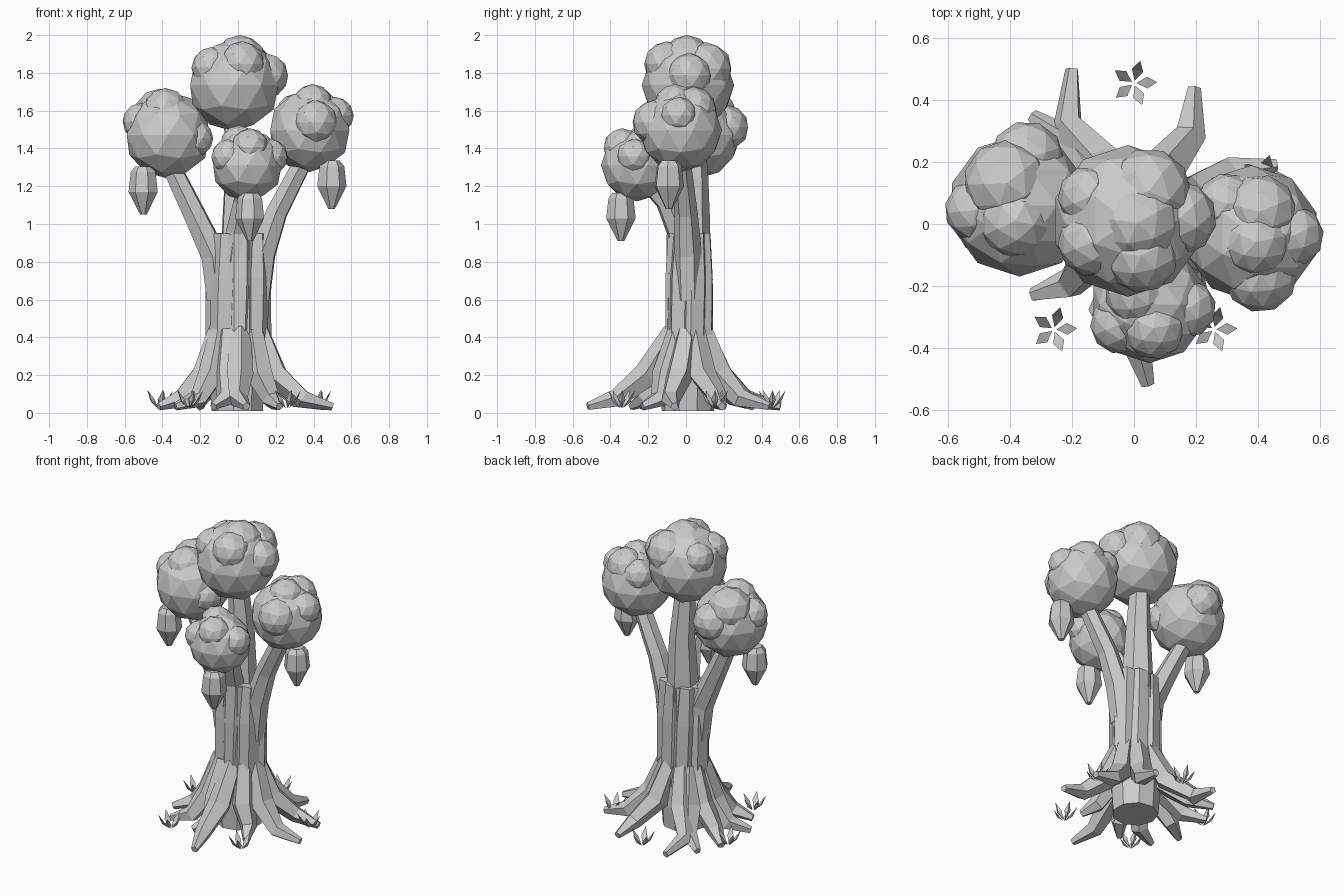
import bpy, bmesh, math
from mathutils import Vector, Matrix

cube = bpy.data.objects.get("Cube")
if cube:
    bpy.data.objects.remove(cube)

GREY = (0.6, 0.6, 0.6, 1)
mat = bpy.data.materials.new("plain_grey")
mat.use_nodes = True
mat.diffuse_color = GREY
bsdf = mat.node_tree.nodes["Principled BSDF"]
bsdf.inputs["Base Color"].default_value = GREY
bsdf.inputs["Roughness"].default_value = 0.8


def finish(bm, name):
    bmesh.ops.recalc_face_normals(bm, faces=bm.faces)
    mesh = bpy.data.meshes.new(name)
    bm.to_mesh(mesh)
    bm.free()
    mesh.materials.append(mat)
    obj = bpy.data.objects.new(name, mesh)
    bpy.context.collection.objects.link(obj)
    return obj


def tube(name, path, radii, sides=6, turn=0.0):
    """Faceted limb through the path with a radius at each point."""
    bm = bmesh.new()
    pts = [Vector(p) for p in path]
    rings = []
    for i, p in enumerate(pts):
        tangent = (pts[min(i + 1, len(pts) - 1)] - pts[max(i - 1, 0)]).normalized()
        ref = Vector((-pts[-1].y, pts[-1].x, 0.001)).normalized()
        u = (ref - tangent * ref.dot(tangent)).normalized()
        v = tangent.cross(u)
        ring = []
        for k in range(sides):
            a = math.tau * k / sides + turn
            ring.append(bm.verts.new(p + (u * math.cos(a) + v * math.sin(a)) * radii[i]))
        rings.append(ring)
    for a, b in zip(rings, rings[1:]):
        for k in range(sides):
            n = (k + 1) % sides
            bm.faces.new((a[k], a[n], b[n], b[k]))
    bm.faces.new(rings[0])
    bm.faces.new(rings[-1])
    return finish(bm, name)


def crown(name, center, radius, bumps):
    """Leaf ball with smaller balls sunk into it: (direction, radius, height)."""
    bm = bmesh.new()
    c = Vector(center)
    bmesh.ops.create_icosphere(bm, subdivisions=2, radius=radius, matrix=Matrix.Translation(c))
    for direction, r, height in bumps:
        offset = Vector(direction).normalized() * (radius + height - r)
        turn = Matrix.Rotation(direction[0] * 2, 4, "Z")
        bmesh.ops.create_icosphere(bm, subdivisions=2, radius=r,
                                   matrix=Matrix.Translation(c + offset) @ turn)
    return finish(bm, name)


# Trunk core and the broad strands bundled round it
tube("trunk_core", [(0, 0.01, 0.01), (0, 0.01, 0.16), (0, 0.01, 0.42), (0, 0.012, 0.945)],
     [0.14, 0.15, 0.122, 0.116], 9)
STRANDS = 7
for i in range(STRANDS):
    a = math.tau * (i + 0.25) / STRANDS
    path = []
    for z, twist in ((0.2, 0), (0.45, 0.03), (0.71, 0.12), (0.95, 0.2)):
        path.append((0.003 + 0.102 * math.cos(a + twist),
                     0.018 + 0.06 * math.sin(a + twist), z))
    tube(f"trunk_strand_{i + 1}", path, [0.075, 0.075, 0.075, 0.06], 6, 0.3 * i)

# Branches
tube("branch_right_side", [(-0.1, 0.015, 0.6), (-0.125, 0.015, 0.83), (-0.215, 0.025, 1.02), (-0.37, 0.05, 1.34)],
     [0.07, 0.075, 0.065, 0.052])
tube("branch_left_side", [(0.105, 0.015, 0.6), (0.13, 0.01, 0.84), (0.205, 0, 1.06), (0.36, -0.03, 1.36)],
     [0.07, 0.075, 0.062, 0.052])
tube("branch_centre", [(0, 0.03, 0.85), (0, 0.035, 1.0), (0, 0.04, 1.25), (-0.02, 0.03, 1.58)],
     [0.1, 0.093, 0.078, 0.06])
tube("branch_front", [(-0.02, -0.03, 0.8), (0.0, -0.04, 0.96), (0.03, -0.11, 1.12), (0.05, -0.25, 1.27)],
     [0.07, 0.065, 0.055, 0.045])

# Leaf crowns
crown("crown_top", (-0.02, 0.01, 1.735), 0.245, [
    ((0.25, -0.05, 1), 0.14, 0.025), ((0.25, -0.65, 0.65), 0.12, 0.04),
    ((0.45, 0.65, 0.6), 0.14, 0.04), ((1, 0.05, 0.3), 0.12, 0.05),
    ((-0.75, 0.45, 0.55), 0.1, 0.03), ((-0.75, -0.45, 0.6), 0.11, 0.03)])
crown("crown_right_side", (-0.37, 0.06, 1.47), 0.23, [
    ((-0.3, 0.5, 0.75), 0.14, 0.045), ((-0.9, -0.1, 0.45), 0.1, 0.03),
    ((0.15, 0.95, 0.25), 0.12, 0.05), ((0.85, -0.4, -0.1), 0.1, 0.025),
    ((-0.1, -0.35, 0.9), 0.12, 0.03)])
crown("crown_left_side", (0.38, -0.03, 1.495), 0.22, [
    ((0.2, -0.95, 0.3), 0.12, 0.045), ((0.85, -0.05, 0.5), 0.1, 0.035),
    ((0.2, 0.5, 0.8), 0.12, 0.035), ((-0.5, 0.6, 0.6), 0.1, 0.035),
    ((0.1, -0.2, 0.95), 0.11, 0.03)])
crown("crown_front", (0.05, -0.26, 1.31), 0.19, [
    ((0.1, -0.6, 0.75), 0.1, 0.035), ((-0.75, -0.5, 0.35), 0.095, 0.03),
    ((0.9, -0.1, 0.35), 0.095, 0.035), ((-0.35, 0.25, 0.9), 0.1, 0.035)])

# Hanging pods
for name, x, y, z in (("right_side", -0.5, -0.01, 1.05), ("left_side", 0.495, -0.09, 1.08),
                      ("front", 0.065, -0.345, 0.91)):
    tube(f"pod_{name}", [(x, y, z + h) for h in (0, 0.12, 0.225, 0.255)],
         [0.018, 0.08, 0.068, 0.045], 7, 0.3)

# Roots, each kinked sideways on the way to its tip: (tip x, tip y, kink)
ROOTS = [(-0.2, 0.5, 0.08), (0.195, 0.44, -0.05), (0.46, 0.19, 0.04), (0.5, -0.06, -0.04),
         (0.22, -0.23, 0.03), (0.045, -0.52, -0.03), (-0.13, -0.29, 0.03),
         (-0.33, -0.23, 0.04), (-0.42, -0.08, -0.04), (-0.4, 0.2, 0.03), (-0.33, 0.35, -0.03)]
for i, (x, y, kink) in enumerate(ROOTS):
    tip = Vector((x, y, 0))
    out = tip.normalized()
    side = Vector((-out.y, out.x, 0))
    reach = tip.length
    start = Vector((out.x * 0.115, 0.015 + out.y * 0.08, 0.43))
    knee = out * (0.08 + reach * 0.24) + side * kink * 0.3 + Vector((0, 0, 0.2))
    ankle = out * reach * 0.7 + side * kink + Vector((0, 0, 0.075))
    tube(f"root_{i + 1}", [start, knee, ankle, tip + Vector((0, 0, 0.034))],
         [0.058, 0.074, 0.052, 0.022], 5, 0.3 * i)

# Grass tufts in a ring, five folded leaves each
for i in range(5):
    a = math.radians(90 + 72 * i)
    spot = Matrix.Translation((0.44 * math.cos(a), 0.015 + 0.44 * math.sin(a), 0.02))
    bm = bmesh.new()
    for k in range(5):
        turn = spot @ Matrix.Rotation(math.tau * k / 5 + 1.3, 4, "Z")
        leaf = [(0.008, 0, 0.005), (0.043, 0.019, 0.05), (0.043, -0.019, 0.05),
                (0.05, 0, 0.038), (0.075, 0, 0.1)]
        base, left, right, keel, tip = [bm.verts.new(turn @ Vector(p)) for p in leaf]
        for face in ((base, left, keel), (base, keel, right), (left, tip, keel),
                     (keel, tip, right), (base, right, left), (left, right, tip)):
            bm.faces.new(face)
    finish(bm, f"grass_tuft_{i + 1}")
